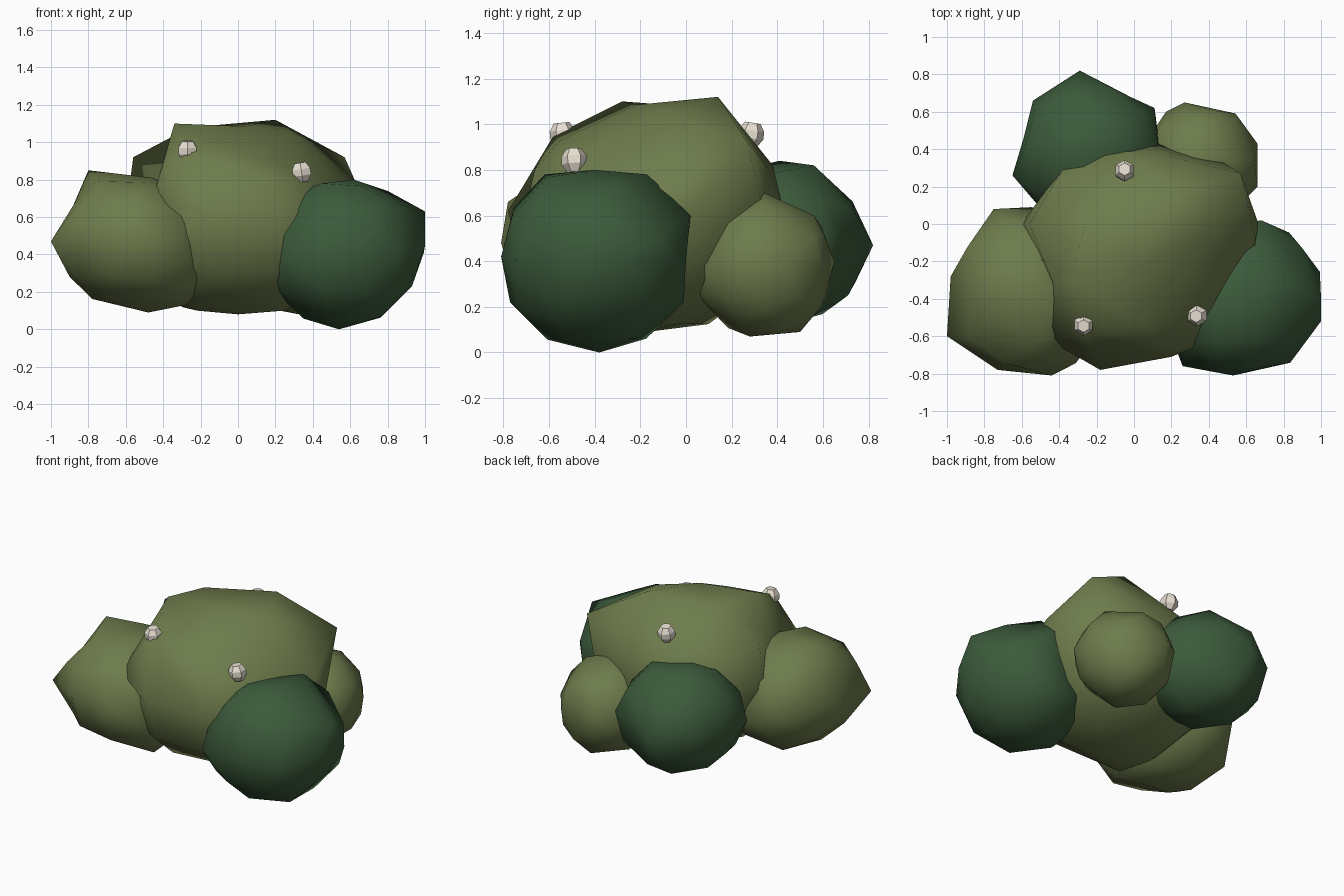
import bpy, bmesh, math
from mathutils import Vector

def material(name, rgb):
    m = bpy.data.materials.new(name)
    m.diffuse_color = (*rgb, 1)
    return m

LIGHT = material("light_leaf", (0.155, 0.20, 0.072))
DARK = material("dark_leaf", (0.045, 0.105, 0.045))
CREAM = material("bud_cream", (0.80, 0.74, 0.64))

def finish(name, bm, mat, smooth):
    bmesh.ops.recalc_face_normals(bm, faces=bm.faces)
    me = bpy.data.meshes.new(name)
    bm.to_mesh(me)
    bm.free()
    for p in me.polygons:
        p.use_smooth = smooth
    me.materials.append(mat)
    ob = bpy.data.objects.new(name, me)
    bpy.context.collection.objects.link(ob)

def clump(name, mat, centre, radii, marks):
    """Low-poly ball whose surface is pulled through a few landmark points."""
    c, r = Vector(centre), Vector(radii)
    marks = [Vector(m) - c for m in marks]
    # stretch of each landmark relative to the base ellipsoid
    unit = [Vector((m.x / r.x, m.y / r.y, m.z / r.z)) for m in marks]
    bm = bmesh.new()
    bmesh.ops.create_icosphere(bm, subdivisions=2, radius=1)
    for v in bm.verts:
        total, wsum = 0.2 * 1.0, 0.2
        for u in unit:
            w = 0.1 / (v.co.angle(u) ** 3 + 0.01)
            total += w * u.length
            wsum += w
        v.co *= total / wsum
    free = list(bm.verts)
    for u in unit:
        v = min(free, key=lambda q: q.co.angle(u))
        if v.co.angle(u) < 0.36:
            free.remove(v)
            v.co = u
    for v in bm.verts:
        v.co = Vector((v.co.x * r.x, v.co.y * r.y, v.co.z * r.z)) + c
    finish(name, bm, mat, True)

# leafy clumps
clump("centre_clump", LIGHT, (0.03, -0.20, 0.58), (0.60, 0.58, 0.52), [
    (0.20, 0.14, 1.12), (-0.34, -0.28, 1.10), (-0.56, 0.0, 0.92),
    (0.57, 0.27, 0.92), (0.65, -0.08, 0.74), (-0.05, 0.38, 0.82),
    (-0.35, 0.34, 0.78), (0.20, -0.71, 0.60), (-0.18, -0.78, 0.62),
    (-0.46, -0.62, 0.68), (0.0, -0.25, 0.08), (-0.27, -0.58, 0.95),
    (0.34, -0.48, 0.83), (0.25, -0.35, 0.10), (0.04, -0.22, 1.085),
    (0.17, 0.365, 0.80), (-0.43, -0.32, 0.80), (-0.22, -0.40, 0.10),
    (0.30, -0.10, 1.05), (0.06, -0.55, 0.93), (0.28, 0.33, 0.92)])
clump("left_clump", LIGHT, (-0.57, -0.37, 0.46), (0.43, 0.45, 0.38), [
    (-0.80, -0.30, 0.85), (-0.46, -0.42, 0.81), (-1.0, -0.60, 0.47),
    (-0.98, -0.28, 0.48), (-0.75, 0.08, 0.50), (-0.55, 0.09, 0.40),
    (-0.44, -0.81, 0.48), (-0.73, -0.78, 0.50), (-0.48, -0.40, 0.09),
    (-0.90, -0.45, 0.28), (-0.87, -0.45, 0.68), (-0.70, -0.50, 0.17),
    (-0.55, -0.78, 0.66), (-0.28, -0.52, 0.13)])
clump("right_clump", DARK, (0.58, -0.39, 0.41), (0.42, 0.42, 0.40), [
    (0.62, -0.17, 0.78), (0.45, -0.62, 0.78), (1.0, -0.52, 0.45),
    (1.0, -0.40, 0.63), (0.68, 0.02, 0.60), (0.90, -0.13, 0.50),
    (0.53, -0.81, 0.42), (0.54, -0.38, 0.0), (0.18, -0.55, 0.28),
    (0.26, -0.76, 0.38), (0.93, -0.50, 0.23), (0.65, -0.01, 0.22),
    (0.62, -0.40, 0.80), (0.80, -0.30, 0.74), (0.38, -0.40, 0.76),
    (0.64, 0.0, 0.41), (0.82, -0.62, 0.68), (0.24, -0.64, 0.56)])
clump("back_left_clump", DARK, (-0.24, 0.40, 0.47), (0.41, 0.40, 0.36), [
    (-0.29, 0.82, 0.47), (-0.54, 0.66, 0.50), (-0.65, 0.26, 0.50),
    (0.11, 0.62, 0.50), (0.17, 0.45, 0.42), (-0.36, 0.41, 0.84),
    (-0.15, 0.56, 0.82), (-0.28, 0.40, 0.13), (-0.20, 0.71, 0.25),
    (-0.59, 0.46, 0.48), (-0.02, 0.68, 0.52), (-0.08, 0.45, 0.13)])
clump("back_right_clump", LIGHT, (0.36, 0.34, 0.38), (0.31, 0.31, 0.32), [
    (0.40, 0.03, 0.27), (0.38, 0.12, 0.53),
    (0.27, 0.65, 0.40), (0.54, 0.56, 0.50), (0.66, 0.43, 0.40),
    (0.66, 0.20, 0.40), (0.38, 0.32, 0.71), (0.38, 0.28, 0.07),
    (0.38, 0.50, 0.09), (0.40, 0.56, 0.60)])

# six-sided flower buds
def bud(name, centre, tilt):
    c = Vector(centre)
    turn = Vector((0, 0, 1)).rotation_difference(Vector(tilt))
    bm = bmesh.new()
    rings = []
    for rad, z in ((0.032, -0.052), (0.056, -0.016), (0.056, 0.018), (0.034, 0.052)):
        rings.append([bm.verts.new(c + turn @ Vector((
            rad * math.sin(i * math.pi / 3), rad * math.cos(i * math.pi / 3), z)))
            for i in range(6)])
    for a, b in zip(rings, rings[1:]):
        for i in range(6):
            j = (i + 1) % 6
            bm.faces.new((a[i], a[j], b[j], b[i]))
    bm.faces.new(rings[0])
    bm.faces.new(rings[-1])
    finish(name, bm, CREAM, False)

for i, (pos, tilt) in enumerate([
        ((-0.27, -0.54, 0.955), (0, -0.1, 1)), ((0.34, -0.49, 0.84), (-0.15, -0.05, 1)),
        ((-0.05, 0.285, 0.955), (0, 0.15, 1)), ((-0.45, -0.17, 0.77), (-0.2, 0, 1))]):
    bud(f"bud_{i + 1}", pos, tilt)
